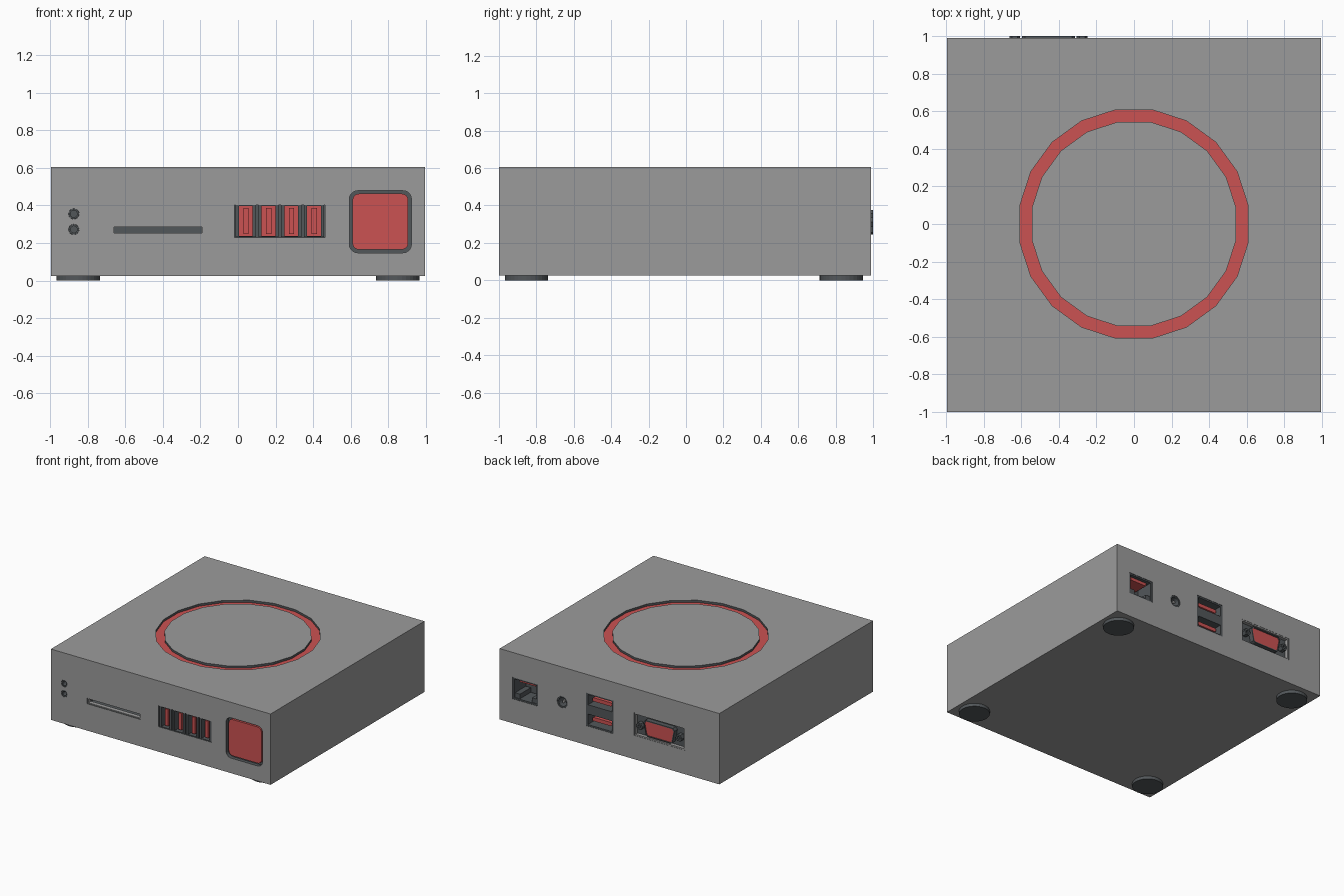
import bpy, bmesh, math

if "Cube" in bpy.data.objects:
    bpy.data.objects.remove(bpy.data.objects["Cube"])


def material(name, rgb):
    m = bpy.data.materials.new(name)
    m.diffuse_color = (*rgb, 1)
    m.use_nodes = True
    m.node_tree.nodes["Principled BSDF"].inputs["Base Color"].default_value = m.diffuse_color
    return m


GREY = material("case grey", (0.33, 0.33, 0.33))
RED = material("accent red", (0.60, 0.085, 0.085))
DARK = material("dark slate", (0.085, 0.095, 0.102))

FRONT, BACK = -1.0, 0.99


def rect(x0, x1, z0, z1, r=0.0, n=5):
    """Rectangle outline, with optional rounded corners."""
    if not r:
        return [(x0, z0), (x1, z0), (x1, z1), (x0, z1)]
    pts = []
    corners = ((x1 - r, z1 - r), (x0 + r, z1 - r), (x0 + r, z0 + r), (x1 - r, z0 + r))
    for k, (cx, cz) in enumerate(corners):
        for i in range(n + 1):
            a = math.pi / 2 * (k + i / n)
            pts.append((cx + r * math.cos(a), cz + r * math.sin(a)))
    return pts


def circle(cx, cz, r, n=16, turn=0.0):
    return [(cx + r * math.cos(2 * math.pi * i / n + turn),
             cz + r * math.sin(2 * math.pi * i / n + turn)) for i in range(n)]


def solid(name, outer, d0, d1, mat, hole=None, axis="y"):
    """Extrude an outline from d0 to d1 along an axis, optionally as a ring."""
    bm = bmesh.new()

    def loop(pts, d):
        return [bm.verts.new((u, d, v) if axis == "y" else (u, v, d)) for u, v in pts]

    def bridge(a, b):
        n = len(a)
        for i in range(n):
            j = (i + 1) % n
            bm.faces.new((a[i], a[j], b[j], b[i]))

    o0, o1 = loop(outer, d0), loop(outer, d1)
    bridge(o0, o1)
    if hole:
        i0, i1 = loop(hole, d0), loop(hole, d1)
        bridge(i0, i1)
        bridge(o0, i0)
        bridge(o1, i1)
    else:
        bm.faces.new(o0)
        bm.faces.new(o1)
    bmesh.ops.recalc_face_normals(bm, faces=bm.faces)
    me = bpy.data.meshes.new(name)
    bm.to_mesh(me)
    bm.free()
    me.materials.append(mat)
    ob = bpy.data.objects.new(name, me)
    bpy.context.collection.objects.link(ob)
    return ob


# Case, with pockets cut for every port
case = solid("case", rect(-0.995, 0.995, -1.0, 0.99), 0.025, 0.605, GREY, axis="z")
case.data.materials.append(DARK)
case.data.materials.append(RED)

ring_turn = math.radians(9)
front_pockets = [
    (circle(-0.873, 0.355, 0.028), 0.08),
    (circle(-0.873, 0.272, 0.028), 0.08),
    (rect(-0.667, -0.183, 0.245, 0.293), 0.08),
    (rect(-0.018, 0.462, 0.230, 0.402), 0.10),
    (rect(0.592, 0.922, 0.148, 0.478, 0.045), 0.03),
]
back_pockets = [
    (rect(0.65, 0.877, 0.225, 0.402), 0.16),
    (circle(0.427, 0.318, 0.048), 0.08),
    (rect(-0.037, 0.213, 0.183, 0.453), 0.12),
    (rect(-0.687, -0.223, 0.220, 0.407), 0.03),
]
cutters = [solid("cutter", p, FRONT - 0.05, FRONT + d, DARK) for p, d in front_pockets]
cutters += [solid("cutter", p, BACK - d, BACK + 0.05, DARK) for p, d in back_pockets]
cutters.append(solid("cutter", circle(0, 0, 0.615, 20, ring_turn), 0.587, 0.65, DARK,
                     circle(0, 0, 0.55, 20, ring_turn), axis="z"))
bpy.context.view_layer.objects.active = case
for c in cutters:
    mod = case.modifiers.new("pocket", "BOOLEAN")
    mod.operation, mod.solver, mod.object = "DIFFERENCE", "EXACT", c
    bpy.ops.object.modifier_apply(modifier=mod.name)
    bpy.data.objects.remove(c)

# Outer skin grey, groove floor red, pocket walls dark
for f in case.data.polygons:
    x, y, z = f.center
    skin = (abs(abs(x) - 0.995) < 1e-3 or abs(y - FRONT) < 1e-3 or abs(y - BACK) < 1e-3
            or abs(z - 0.605) < 1e-3 or abs(z - 0.025) < 1e-3)
    groove = z > 0.58 and f.normal.z > 0.5
    f.material_index = 0 if skin else 2 if groove else 1

# Feet
for x in (-0.849, 0.849):
    for y in (-0.853, 0.831):
        foot = solid("foot", circle(x, y, 0.116, 32), 0.0, 0.03, DARK, axis="z")

# Front audio sockets
for z in (0.355, 0.272):
    solid("audio_socket", circle(-0.873, z, 0.027), FRONT + 0.004, FRONT + 0.07, DARK,
          circle(-0.873, z, 0.018))

# Card slot rim
solid("card_slot_rim", rect(-0.667, -0.183, 0.245, 0.293), FRONT + 0.005, FRONT + 0.04, GREY,
      rect(-0.658, -0.192, 0.253, 0.285))

# Front vertical ports: shell, red lining and tongue
for x in (0.041, 0.162, 0.283, 0.404):
    solid("front_port_shell", rect(x - 0.054, x + 0.054, 0.231, 0.401), FRONT + 0.003,
          FRONT + 0.09, DARK, rect(x - 0.037, x + 0.037, 0.236, 0.397))
    solid("front_port_lining", rect(x - 0.037, x + 0.037, 0.236, 0.397), FRONT + 0.06,
          FRONT + 0.09, RED)
    solid("front_port_tongue", rect(x - 0.012, x + 0.016, 0.248, 0.385), FRONT + 0.015,
          FRONT + 0.07, RED)

# Power button
solid("power_button", rect(0.609, 0.905, 0.165, 0.462, 0.035), FRONT + 0.01, FRONT + 0.03, RED)

# Network socket: rim, key shoulders, contact block
solid("network_rim", rect(0.65, 0.877, 0.225, 0.402), BACK - 0.15, BACK - 0.003, DARK,
      rect(0.664, 0.863, 0.237, 0.390))
for x in (0.664, 0.818):
    solid("network_key_shoulder", rect(x, x + 0.045, 0.237, 0.275), BACK - 0.15, BACK - 0.01, DARK)
solid("network_contacts", rect(0.69, 0.837, 0.365, 0.390), BACK - 0.15, BACK - 0.03, RED)

# Power socket: sleeve and pin
solid("power_socket", circle(0.427, 0.318, 0.047), BACK - 0.07, BACK - 0.003, DARK,
      circle(0.427, 0.318, 0.036))
solid("power_pin", circle(0.427, 0.318, 0.012, 10), BACK - 0.08, BACK - 0.015, GREY)

# Stacked back ports: shell, divider and tongues
solid("back_port_shell", rect(-0.037, 0.213, 0.183, 0.453), BACK - 0.11, BACK - 0.003, DARK,
      rect(-0.022, 0.198, 0.195, 0.441))
solid("back_port_divider", rect(-0.022, 0.198, 0.280, 0.356), BACK - 0.11, BACK - 0.005, DARK)
for z in (0.222, 0.383):
    solid("back_port_tongue", rect(0.0, 0.176, z, z + 0.03, 0.012), BACK - 0.11, BACK - 0.03, RED)

# Display connector: rim, D-shaped shell, red face and hex posts
solid("display_rim", rect(-0.687, -0.223, 0.220, 0.407), BACK - 0.03, BACK - 0.002, GREY,
      rect(-0.675, -0.235, 0.231, 0.396))


def d_shape(s):
    """Wide on top, narrow at the bottom, with clipped corners."""
    half = [(0.105, -0.065), (0.120, -0.055), (0.140, 0.045), (0.125, 0.065)]
    pts = half + [(-x, z) for x, z in reversed(half)]
    return [(-0.455 + x * s, 0.311 + z * (2 * s - 1)) for x, z in pts]


solid("display_shell", d_shape(1), BACK - 0.03, 1.0, DARK, d_shape(0.94))
solid("display_face", d_shape(0.94), BACK - 0.03, 0.994, RED)
for x in (-0.634, -0.276):
    solid("display_post", circle(x, 0.311, 0.029, 6), BACK - 0.03, 1.0, DARK,
          circle(x, 0.311, 0.014, 6))
